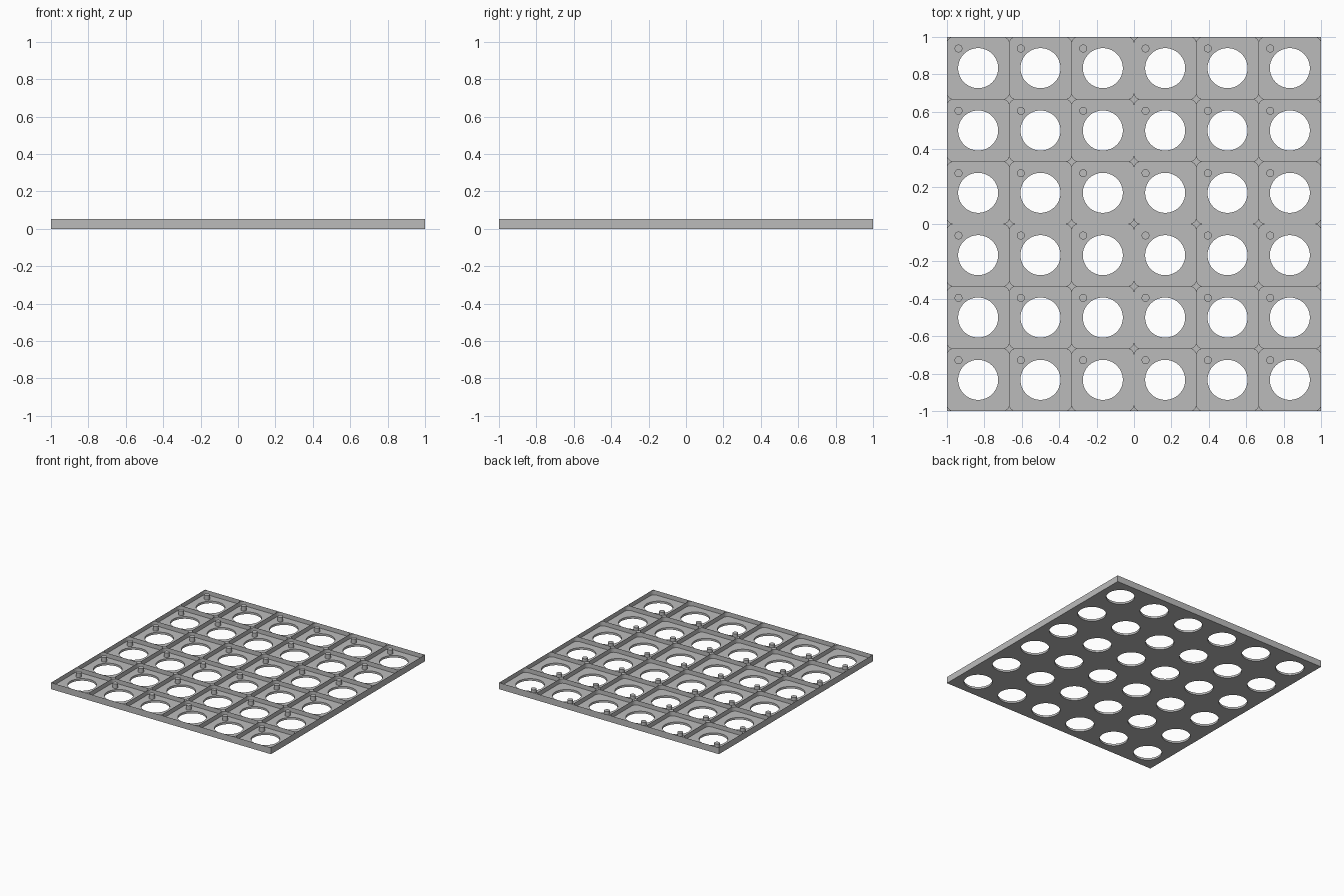
import bpy
import bmesh
import math
from mathutils import Matrix, Vector

if "Cube" in bpy.data.objects:
    bpy.data.objects.remove(bpy.data.objects["Cube"], do_unlink=True)

CELLS = 6
PITCH = 2 / CELLS
FLOOR = 0.017
HEIGHT = 0.053
WALL = 0.0006      # half thickness of the thin dividers
CORNER = 0.036     # corner radius of each pocket
HOLE = 0.107
PEG = 0.021
PEG_OFFSET = 0.105

grey = bpy.data.materials.new("plain grey")
grey.use_nodes = True
colour = (0.5, 0.5, 0.5, 1)
grey.diffuse_color = colour
grey.node_tree.nodes["Principled BSDF"].inputs["Base Color"].default_value = colour

centres = [Vector(((i - (CELLS - 1) / 2) * PITCH, (j - (CELLS - 1) / 2) * PITCH))
           for i in range(CELLS) for j in range(CELLS)]


def rounded_square(half, radius, steps):
    """Outline of a square with rounded corners, counter-clockwise."""
    points = []
    for quarter in range(4):
        mid = math.radians(45 + 90 * quarter)
        corner = Vector((math.cos(mid), math.sin(mid))) * math.sqrt(2) * (half - radius)
        for k in range(steps + 1):
            a = math.radians(90 * (quarter + k / steps))
            points.append(corner + Vector((math.cos(a), math.sin(a))) * radius)
    return points


def circle(radius, sides):
    return [Vector((math.cos(t), math.sin(t))) * radius
            for t in (2 * math.pi * k / sides for k in range(sides))]


def finish(obj):
    """Apply the material and smooth the round walls."""
    obj.data.materials.clear()
    obj.data.materials.append(grey)
    bpy.ops.object.select_all(action="DESELECT")
    obj.select_set(True)
    bpy.context.view_layer.objects.active = obj
    bpy.ops.object.shade_smooth_by_angle()


def pierced_plate(name, opening, bottom, top):
    """Square sheet with the same opening cut through every cell."""
    curve = bpy.data.curves.new(name, "CURVE")
    curve.dimensions = "2D"
    curve.fill_mode = "BOTH"
    curve.extrude = (top - bottom) / 2
    border = [Vector(p) for p in ((-1, -1), (1, -1), (1, 1), (-1, 1))]
    for outline in [border] + [[c + p for p in opening] for c in centres]:
        spline = curve.splines.new("POLY")
        spline.points.add(len(outline) - 1)
        for point, p in zip(spline.points, outline):
            point.co = (p.x, p.y, 0, 1)
        spline.use_cyclic_u = True
    obj = bpy.data.objects.new(name, curve)
    bpy.context.collection.objects.link(obj)
    bpy.ops.object.select_all(action="DESELECT")
    obj.select_set(True)
    bpy.context.view_layer.objects.active = obj
    bpy.ops.object.convert(target="MESH")
    obj = bpy.context.view_layer.objects.active
    obj.name = name
    obj.data.transform(Matrix.Translation((0, 0, (top + bottom) / 2)))
    bm = bmesh.new()
    bm.from_mesh(obj.data)
    bmesh.ops.remove_doubles(bm, verts=bm.verts, dist=0.00001)
    bmesh.ops.recalc_face_normals(bm, faces=bm.faces)
    bm.to_mesh(obj.data)
    bm.free()
    finish(obj)


# Floor with round holes, and the thin pocket walls with star-shaped posts
pierced_plate("floor_plate", circle(HOLE, 64), 0, FLOOR)
pierced_plate("pocket_walls", rounded_square(PITCH / 2 - WALL, CORNER, 10), FLOOR, HEIGHT)

# One locating peg in the back right corner of every pocket
bm = bmesh.new()
for c in centres:
    place = Matrix.Translation((c.x - PEG_OFFSET, c.y + PEG_OFFSET, (FLOOR + HEIGHT) / 2))
    bmesh.ops.create_cone(bm, cap_ends=True, segments=32, radius1=PEG, radius2=PEG,
                          depth=HEIGHT - FLOOR, matrix=place)
mesh = bpy.data.meshes.new("locating_pegs")
bm.to_mesh(mesh)
bm.free()
pegs = bpy.data.objects.new("locating_pegs", mesh)
bpy.context.collection.objects.link(pegs)
finish(pegs)
